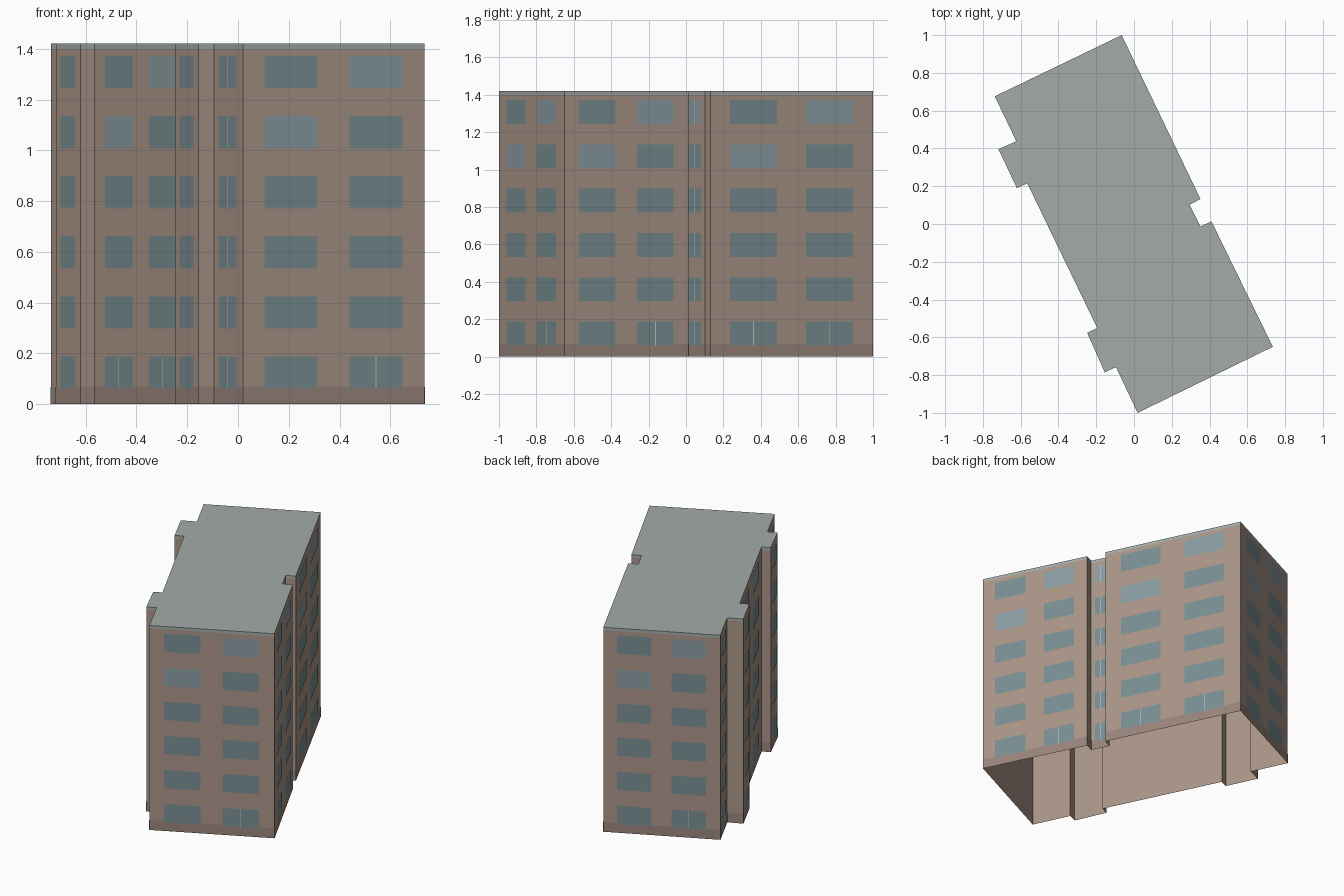
import bpy, bmesh
from mathutils import Vector

if "Cube" in bpy.data.objects:
    bpy.data.objects.remove(bpy.data.objects["Cube"])

H, ROOF, PLINTH = 1.42, 1.40, 0.068
SILL, WIN_H, FLOOR, FLOORS = 0.061, 0.127, 0.2367, 6

# Footprint, counter-clockwise from the back corner
FOOT = [Vector(p) for p in (
    (-0.065, 1.0), (-0.737, 0.676), (-0.623, 0.438), (-0.718, 0.396),
    (-0.62, 0.19), (-0.565, 0.215), (-0.195, -0.55), (-0.248, -0.576),
    (-0.155, -0.785), (-0.095, -0.758), (0.019, -1.0), (0.735, -0.65),
    (0.41, 0.014), (0.352, -0.013), (0.294, 0.102), (0.352, 0.132))]
WALLS = [(FOOT[i], FOOT[(i + 1) % len(FOOT)]) for i in range(len(FOOT))]


def material(name, rgb):
    m = bpy.data.materials.new(name)
    m.diffuse_color = (*rgb, 1)
    m.use_nodes = True
    m.node_tree.nodes["Principled BSDF"].inputs["Base Color"].default_value = m.diffuse_color
    return m


def finish(name, bm, mat):
    me = bpy.data.meshes.new(name)
    bm.to_mesh(me)
    bm.free()
    me.materials.append(mat)
    ob = bpy.data.objects.new(name, me)
    bpy.context.collection.objects.link(ob)
    return ob


def panel(bm, a, b, t0, t1, z0, z1, off=0.0):
    """Outward-facing rectangle on wall a-b between fractions t0 and t1."""
    d = (b - a).normalized()
    n = Vector((d.y, -d.x)) * off
    p, q = a.lerp(b, t0) + n, a.lerp(b, t1) + n
    bm.faces.new([bm.verts.new((v.x, v.y, z)) for v, z in
                  ((p, z0), (q, z0), (q, z1), (p, z1))])


brick = material("brick", (0.40, 0.30, 0.245))
base = material("base", (0.32, 0.235, 0.20))
grey = material("roof_grey", (0.36, 0.41, 0.395))
glass = material("glass", (0.19, 0.27, 0.29))
pale = material("pale_glass", (0.25, 0.33, 0.36))
white = material("mullion", (0.62, 0.64, 0.64))

# Outer walls (open underneath) and plinth band
walls, plinth = bmesh.new(), bmesh.new()
for a, b in WALLS:
    panel(walls, a, b, 0, 1, 0, ROOF)
    panel(plinth, a, b, 0, 1, 0, PLINTH, 0.001)
bmesh.ops.remove_doubles(walls, verts=walls.verts, dist=1e-4)
finish("walls", walls, brick)
finish("plinth", plinth, base)

# Flat roof slab
roof = bmesh.new()
face = roof.faces.new([roof.verts.new((p.x, p.y, ROOF)) for p in FOOT])
ext = bmesh.ops.extrude_face_region(roof, geom=[face], use_keep_orig=True)
for v in ext["geom"]:
    if isinstance(v, bmesh.types.BMVert):
        v.co.z = H
bmesh.ops.recalc_face_normals(roof, faces=roof.faces)
finish("roof", roof, grey)

# Windows: two wide bays on long walls, one narrow split bay on short ones
panes, light_panes, bars = bmesh.new(), bmesh.new(), bmesh.new()
for w, (a, b) in enumerate(WALLS):
    length = (b - a).length
    if length < 0.12:
        continue
    long_wall = length > 0.4
    bays = [(0.117, 0.408), (0.585, 0.877)] if long_wall else [(0.2, 0.8)]
    for i, (t0, t1) in enumerate(bays):
        for f in range(FLOORS):
            z = SILL + f * FLOOR
            lit = long_wall and (f, i) in ((5, 1), (4, 0)) or w == 13 and f == 5
            panel(light_panes if lit else panes, a, b, t0, t1, z, z + WIN_H, 0.002)
            # Ground floor doors and the narrow bays get a centre bar
            if long_wall:
                bar = f == 0 and (i == 1 or length > 0.8)
            else:
                bar = w != 7
            if bar:
                m, h = (t0 + t1) / 2, 0.0018 / length
                panel(bars, a, b, m - h, m + h, z, z + WIN_H, 0.003)
finish("windows", panes, glass)
finish("pale_windows", light_panes, pale)
finish("window_bars", bars, white)
